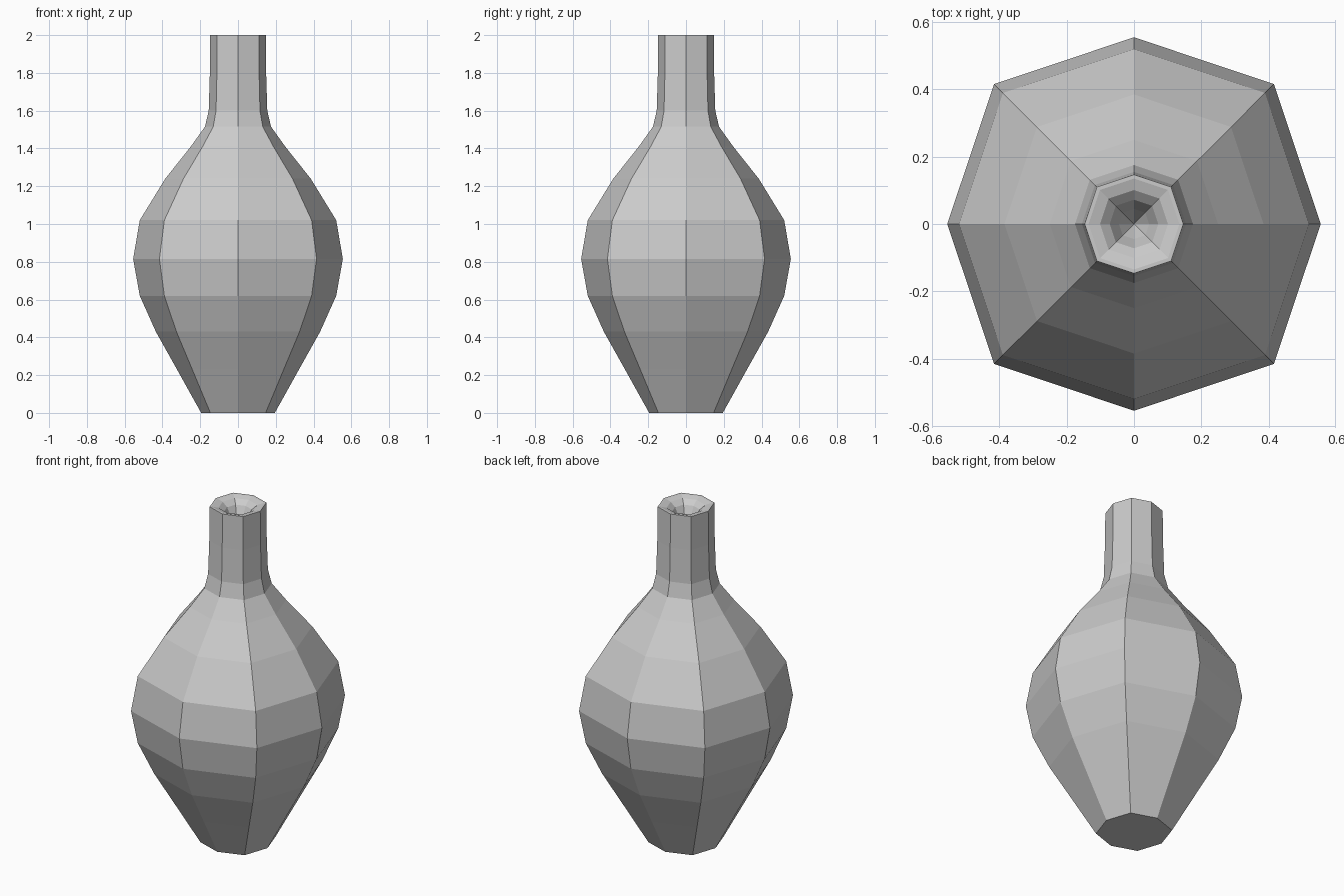
import bpy, bmesh
from math import sin, cos, pi

if "Cube" in bpy.data.objects:
    bpy.data.objects.remove(bpy.data.objects["Cube"])

SIDES = 8
DIAGONAL = 1.06  # corners on the diagonals sit slightly further out


def ring(bm, radius, z):
    verts = []
    for i in range(SIDES):
        a = 2 * pi * i / SIDES
        r = radius * (DIAGONAL if i % 2 else 1)
        verts.append(bm.verts.new((r * cos(a), r * sin(a), z)))
    return verts


def lathe(name, profile, tip_z):
    """Skin octagonal rings, with a flat base and a sunken tip."""
    bm = bmesh.new()
    rings = [ring(bm, r, z) for r, z in profile]
    for low, high in zip(rings, rings[1:]):
        for i in range(SIDES):
            j = (i + 1) % SIDES
            bm.faces.new((low[i], low[j], high[j], high[i]))
    bm.faces.new(rings[0][::-1])
    tip = bm.verts.new((0, 0, tip_z))
    for i in range(SIDES):
        bm.faces.new((rings[-1][i], rings[-1][(i + 1) % SIDES], tip))
    bmesh.ops.recalc_face_normals(bm, faces=bm.faces)
    mesh = bpy.data.meshes.new(name)
    bm.to_mesh(mesh)
    bm.free()
    obj = bpy.data.objects.new(name, mesh)
    bpy.context.collection.objects.link(obj)
    return obj


# Outside from base to lip, then down into the mouth
outside = [(0.195, 0), (0.205, 0.018), (0.323, 0.23), (0.435, 0.43),
           (0.52, 0.62), (0.555, 0.815), (0.52, 1.02), (0.385, 1.24),
           (0.25, 1.41), (0.175, 1.515), (0.155, 1.6), (0.149, 1.8),
           (0.147, 2.0)]
mouth = [(0.135, 2.0), (0.101, 1.99), (0.072, 1.965), (0.045, 1.91)]
lathe("vase", outside + mouth, 1.84)
